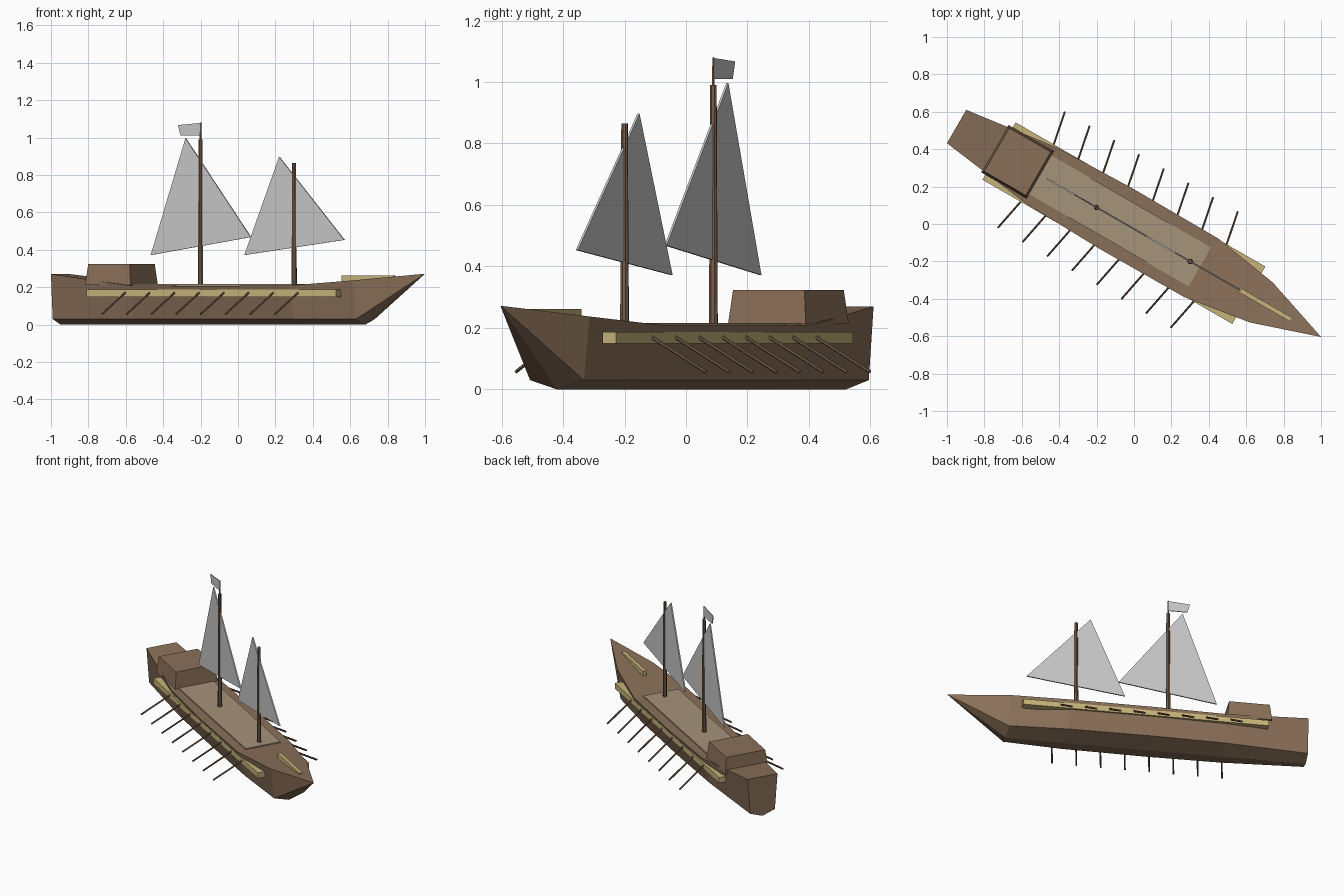
import bpy, bmesh, math
from mathutils import Matrix, Vector

if "Cube" in bpy.data.objects:
    bpy.data.objects.remove(bpy.data.objects["Cube"])

# Ship frame: u runs to the bow, v to port; the ship lies 30 degrees off the x axis
SHIP = Matrix.Rotation(math.radians(-30), 4, 'Z') @ Matrix.Translation((0, -0.023, 0))


def material(name, rgb):
    m = bpy.data.materials.new(name)
    m.diffuse_color = (*rgb, 1)
    m.use_nodes = True
    m.node_tree.nodes["Principled BSDF"].inputs["Base Color"].default_value = m.diffuse_color
    return m


BROWN = material("hull brown", (0.254, 0.162, 0.100))
DARK_WOOD = material("spar brown", (0.188, 0.112, 0.068))
PLANK = material("deck tan", (0.376, 0.292, 0.195))
CREAM = material("trim cream", (0.565, 0.456, 0.195))
CLOTH = material("sail grey", (0.578, 0.578, 0.578))


def finish(name, bm, mat):
    bmesh.ops.recalc_face_normals(bm, faces=bm.faces)
    me = bpy.data.meshes.new(name)
    bm.to_mesh(me)
    bm.free()
    me.materials.append(mat)
    ob = bpy.data.objects.new(name, me)
    ob.matrix_world = SHIP
    bpy.context.collection.objects.link(ob)
    return ob


def box(name, mat, u, v, z, taper=0.0):
    """Box between (min, max) pairs; taper pulls the top edges inward."""
    bm = bmesh.new()
    bmesh.ops.create_cube(bm, size=1)
    for p in bm.verts:
        t = taper if p.co.z > 0 else 0
        p.co = [(a + b) / 2 + s * ((b - a) - 2 * k)
                for (a, b), s, k in zip((u, v, z), p.co, (t, t, 0))]
    return finish(name, bm, mat)


def rod(name, mat, a, b, r1, r2, sides=8):
    a, b = Vector(a), Vector(b)
    d = b - a
    m = Matrix.Translation((a + b) / 2) @ d.to_track_quat('Z', 'Y').to_matrix().to_4x4()
    bm = bmesh.new()
    bmesh.ops.create_cone(bm, cap_ends=True, segments=sides, radius1=r1, radius2=r2,
                          depth=d.length, matrix=m)
    return finish(name, bm, mat)


def sheet(name, mat, outline, thick):
    """Flat cloth in the centre plane from (u, z) points."""
    bm = bmesh.new()
    f = bm.faces.new([bm.verts.new((u, -thick / 2, z)) for u, z in outline])
    ext = bmesh.ops.extrude_face_region(bm, geom=[f])['geom']
    bmesh.ops.translate(bm, vec=(0, thick, 0),
                        verts=[g for g in ext if isinstance(g, bmesh.types.BMVert)])
    return finish(name, bm, mat)


# Hull: stations of (u, deck half width, deck height, chine half width)
stations = [(-1.082, 0.103, 0.270, 0.085), (-0.56, 0.171, 0.209, 0.122),
            (-0.10, 0.184, 0.207, 0.130), (0.43, 0.181, 0.209, 0.125),
            (0.80, 0.123, 0.237, 0.101)]
bm = bmesh.new()
rings = [[bm.verts.new(p) for p in ((u, -w, h), (u, -c, 0.03), (u, 0, 0), (u, c, 0.03), (u, w, h))]
         for u, w, h, c in stations]
for r, s in zip(rings, rings[1:]):
    for i in range(5):
        j = (i + 1) % 5
        bm.faces.new((r[i], r[j], s[j], s[i]))
bm.faces.new(rings[0])
tip = bm.verts.new((1.168, 0, 0.272))
for i in range(5):
    bm.faces.new((rings[-1][i], rings[-1][(i + 1) % 5], tip))
finish("hull", bm, BROWN)

# Deck planking, cabin and bow beam
box("deck_planking", PLANK, (-0.58, 0.42), (-0.12, 0.12), (0.20, 0.216))
box("cabin", BROWN, (-0.846, -0.566), (-0.146, 0.146), (0.212, 0.324), 0.012)
box("bow_beam", CREAM, (0.66, 0.98), (-0.012, 0.012), (0.228, 0.262))

# Side rails and the eight oars on each side
for side, label in ((-1, "starboard"), (1, "port")):
    box("rail_" + label, CREAM, (-0.82, 0.722), tuple(sorted((side * 0.127, side * 0.177))),
        (0.149, 0.187))
    for i in range(8):
        u = -0.62 + 0.1525 * i
        rod(f"oar_{label}_{i + 1}", DARK_WOOD, (u + 0.041, side * 0.15, 0.185),
            (u, side * 0.357, 0.057), 0.006, 0.006, 6)

# Masts with their triangular sails
for label, u, top, peak, clew in (("main", -0.218, 0.99, 0.997, 0.468),
                                  ("fore", 0.36, 0.865, 0.897, 0.453)):
    rod(label + "_mast", DARK_WOOD, (u, 0, 0.19), (u, 0, top), 0.015, 0.011)
    sheet(label + "_sail", CLOTH, [(u - 0.306, 0.372), (u + 0.311, clew), (u - 0.091, peak)], 0.008)

# Flag on its staff above the main mast
rod("flag_staff", DARK_WOOD, (-0.218, 0, 0.97), (-0.218, 0, 1.08), 0.005, 0.004, 6)
sheet("flag", CLOTH, [(-0.218, 1.01), (-0.218, 1.078), (-0.356, 1.067), (-0.340, 1.01)], 0.005)
